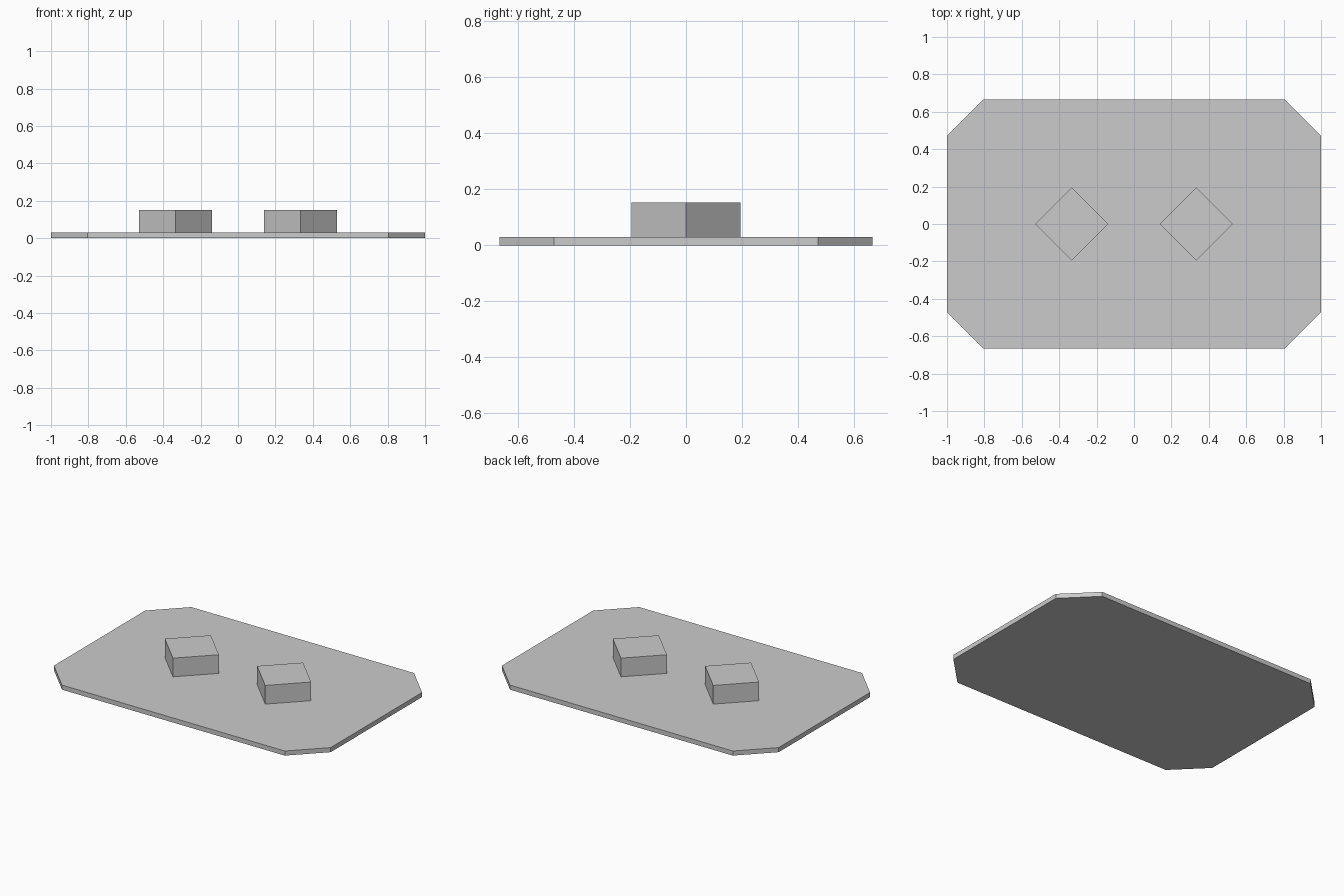
import bpy, bmesh, math
from mathutils import Matrix

cube = bpy.data.objects.get("Cube")
if cube:
    bpy.data.objects.remove(cube, do_unlink=True)

TILE = 2 / 3                                  # octagon width across flats
CUT = TILE / (2 + math.sqrt(2))               # corner cut of each octagon
PLATE_TOP, BLOCK_TOP = 0.03, 0.152

grey = bpy.data.materials.new("Light grey")
grey.use_nodes = True
colour = (0.6, 0.6, 0.6, 1)
grey.diffuse_color = colour
grey.node_tree.nodes["Principled BSDF"].inputs["Base Color"].default_value = colour


def polygon(bm, sides, radius, x, y, z, turn=0.0):
    place = Matrix.Translation((x, y, z)) @ Matrix.Rotation(turn, 4, "Z")
    bmesh.ops.create_circle(bm, cap_ends=True, segments=sides, radius=radius, matrix=place)


def extrude_up(bm, name, height):
    """Raise the flat outline into a solid and make it an object."""
    result = bmesh.ops.extrude_face_region(bm, geom=bm.faces[:])
    verts = [g for g in result["geom"] if isinstance(g, bmesh.types.BMVert)]
    bmesh.ops.translate(bm, verts=verts, vec=(0, 0, height))
    bmesh.ops.recalc_face_normals(bm, faces=bm.faces)
    mesh = bpy.data.meshes.new(name)
    bm.to_mesh(mesh)
    bm.free()
    mesh.materials.append(grey)
    obj = bpy.data.objects.new(name, mesh)
    bpy.context.collection.objects.link(obj)


# Base plate: 3 x 2 octagon tiles with the diamond gaps filled, joined to one outline
bm = bmesh.new()
octagon_radius = TILE / 2 / math.cos(math.pi / 8)
for col in (-1, 0, 1):
    for row in (-0.5, 0.5):
        polygon(bm, 8, octagon_radius, col * TILE, row * TILE, 0, math.pi / 8)
for side in (-1, 1):
    polygon(bm, 4, CUT, side * TILE / 2, 0, 0)
bmesh.ops.remove_doubles(bm, verts=bm.verts, dist=0.001)
bmesh.ops.recalc_face_normals(bm, faces=bm.faces)
bmesh.ops.dissolve_faces(bm, faces=bm.faces[:], use_verts=True)
extrude_up(bm, "base_plate", PLATE_TOP)

# Raised diamond blocks
for name, side in (("right_block", -1), ("left_block", 1)):
    bm = bmesh.new()
    polygon(bm, 4, CUT, side * TILE / 2, 0, PLATE_TOP)
    extrude_up(bm, name, BLOCK_TOP - PLATE_TOP)
